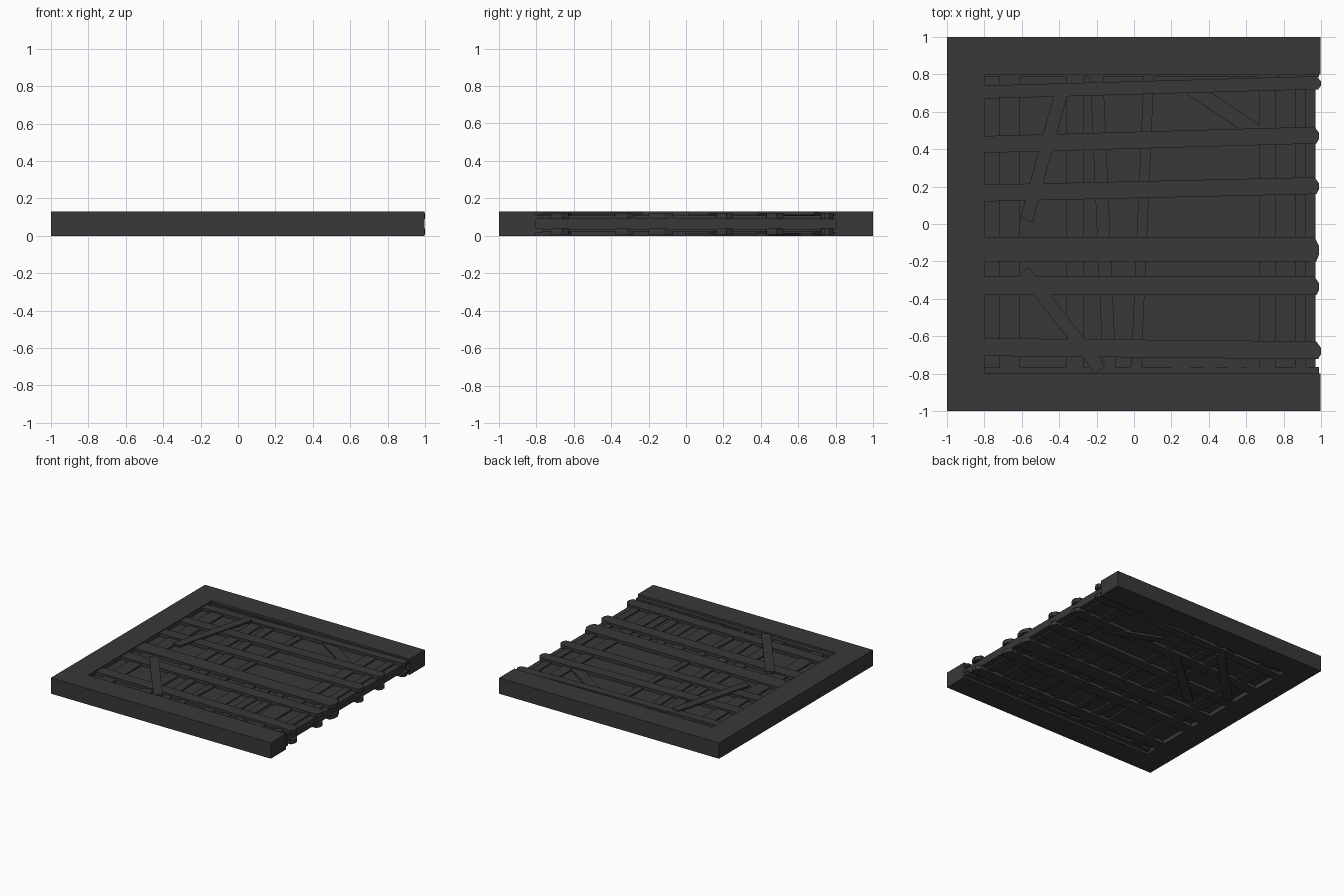
import bpy, bmesh
from mathutils import Vector

if "Cube" in bpy.data.objects:
    bpy.data.objects.remove(bpy.data.objects["Cube"])


def prism(name, pts, z0, z1):
    """Extrude a flat outline from z0 to z1."""
    bm = bmesh.new()
    lo = [bm.verts.new((x, y, z0)) for x, y in pts]
    hi = [bm.verts.new((x, y, z1)) for x, y in pts]
    n = len(pts)
    bm.faces.new(lo[::-1])
    bm.faces.new(hi)
    for i in range(n):
        j = (i + 1) % n
        bm.faces.new((lo[i], lo[j], hi[j], hi[i]))
    bmesh.ops.recalc_face_normals(bm, faces=bm.faces)
    me = bpy.data.meshes.new(name)
    bm.to_mesh(me)
    bm.free()
    ob = bpy.data.objects.new(name, me)
    bpy.context.collection.objects.link(ob)
    me.materials.append(wood)
    return ob


def box(name, x0, x1, y0, y1, z0, z1):
    return prism(name, [(x0, y0), (x1, y0), (x1, y1), (x0, y1)], z0, z1)


def strip(name, a, b, width, z0, z1):
    """Straight plank from a to b."""
    a, b = Vector(a), Vector(b)
    d = (b - a).normalized()
    s = Vector((-d.y, d.x)) * width / 2
    return prism(name, [a - s, b - s, b + s, a + s], z0, z1)


wood = bpy.data.materials.new("dark_grey")
wood.diffuse_color = (0.04, 0.04, 0.04, 1)
wood.use_nodes = True
wood.node_tree.nodes["Principled BSDF"].inputs["Base Color"].default_value = wood.diffuse_color

H = 0.13
# Three-sided frame, open on the right
box("frame_left", -1, -0.8, -1, 1, 0, H)
for s, n in ((1, "back"), (-1, "front")):
    box("frame_" + n, -0.8, 0.998, min(s, s * 0.8), max(s, s * 0.8), 0, H)

# Solid core behind the planks
box("core_panel", -0.82, 0.97, -0.81, 0.81, 0.034, 0.096)

# Horizontal planks: centre y at left, centre y at right, width, right end
rows = [(0.705, 0.755, 0.07, 1.0), (0.425, 0.475, 0.09, 0.99),
        (0.165, 0.205, 0.09, 0.99), (-0.135, -0.135, 0.13, 0.99),
        (-0.33, -0.33, 0.10, 0.99), (-0.658, -0.675, 0.095, 1.0)]


def row_plank(name, ya, yb, w, end, z0, z1):
    # splintered right end
    prism(name, [(-0.81, ya - w / 2), (end - 0.015, yb - w / 2),
                 (end, yb - w / 5), (end, yb + w / 8),
                 (end - 0.025, yb + w / 2), (-0.81, ya + w / 2)], z0, z1)


for i, (ya, yb, w, e) in enumerate(rows):
    row_plank(f"top_plank_{i}", ya, yb, w, e, 0.09, 0.122)
    row_plank(f"under_plank_{i}", ya, yb, w, e, 0.008, 0.04)

# Thin trim beside the frame, both faces
for z0, z1 in ((0.09, 0.112), (0.018, 0.04)):
    box("trim_back", -0.81, 0.99, 0.785, 0.81, z0, z1)
    box("trim_front", -0.81, 0.99, -0.81, -0.765, z0, z1)

# Upright slats behind the planks, both faces: x at back, x at front, width
slats = [(-0.665, -0.665, 0.11), (-0.315, -0.315, 0.09), (-0.20, -0.13, 0.07),
         (0.08, 0.01, 0.055), (0.715, 0.715, 0.09), (0.89, 0.89, 0.06)]
for i, (xa, xb, w) in enumerate(slats):
    for face, z0, z1 in (("top", 0.09, 0.108), ("under", 0.022, 0.04)):
        strip(f"{face}_slat_{i}", (xb, -0.8), (xa, 0.8), w, z0, z1)

# Short slats in the front right corner
for i, (x0, x1) in enumerate(((0.2, 0.3), (0.37, 0.44), (0.5, 0.57), (0.6, 0.665))):
    box(f"short_slat_{i}", x0, x1, -0.8, -0.2, 0.09, 0.104)
    box(f"under_short_slat_{i}", x0, x1, -0.8, 0.1, 0.024, 0.04)

# Diagonal braces on top
strip("brace_back", (-0.39, 0.70), (-0.575, 0.02), 0.07, 0.115, H)
strip("brace_front", (-0.59, -0.25), (-0.18, -0.78), 0.07, 0.115, H)
strip("brace_low", (0.30, 0.73), (0.66, 0.49), 0.08, 0.09, 0.112)

# Diagonal braces underneath
strip("under_brace_a", (0.64, 0.41), (0.22, 0.58), 0.07, 0.0, 0.016)
strip("under_brace_b", (-0.04, 0.44), (-0.52, 0.02), 0.07, 0.0, 0.016)
strip("under_brace_c", (-0.26, 0.70), (-0.74, 0.22), 0.07, 0.0, 0.016)
